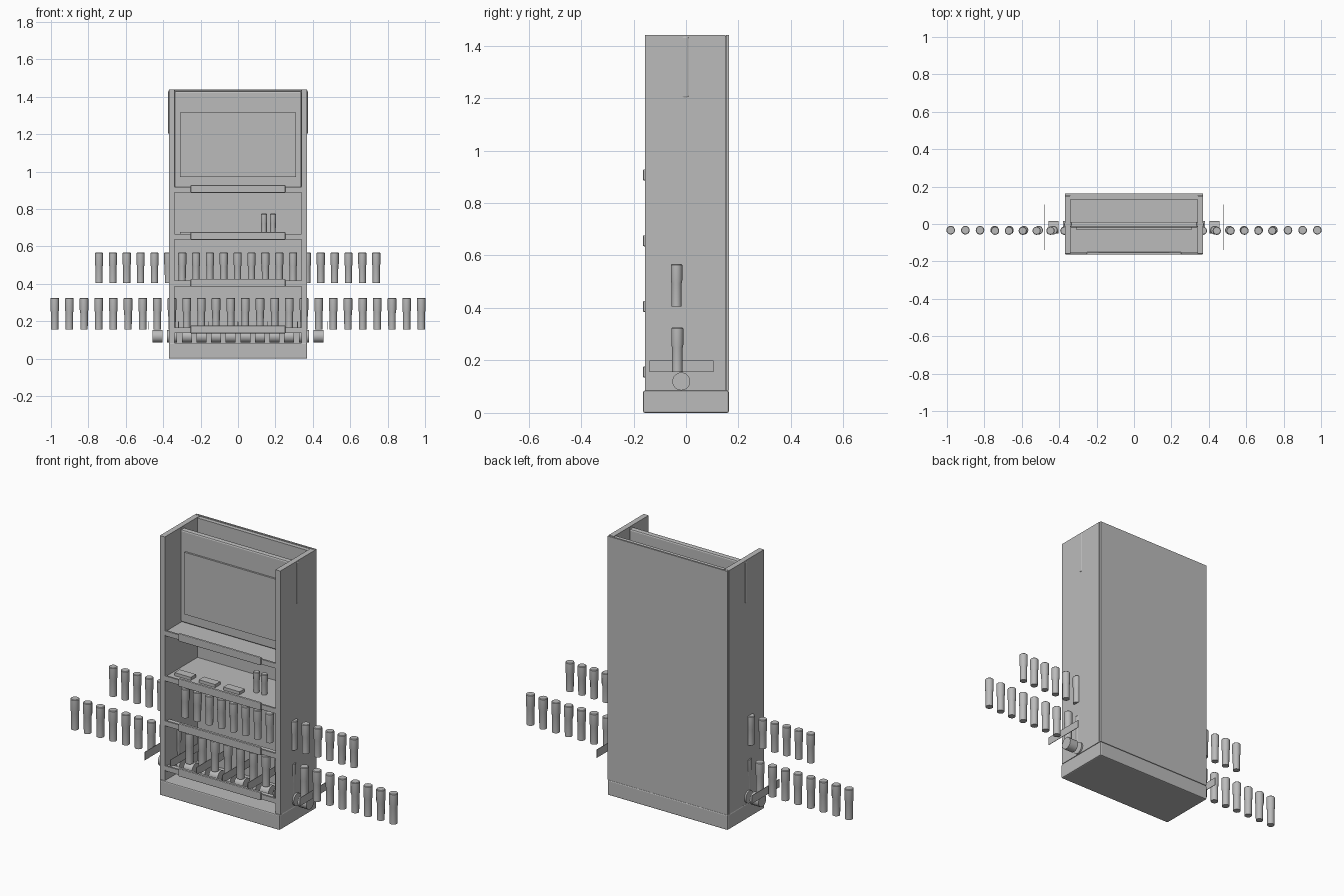
import bpy, bmesh, math
from mathutils import Matrix

if "Cube" in bpy.data.objects:
    bpy.data.objects.remove(bpy.data.objects["Cube"])

grey = bpy.data.materials.new("plain grey")
grey.diffuse_color = (0.5, 0.5, 0.5, 1)
grey.use_nodes = True
grey.node_tree.nodes["Principled BSDF"].inputs["Base Color"].default_value = grey.diffuse_color


def finish(name, bm, bevel=0.0):
    me = bpy.data.meshes.new(name)
    bmesh.ops.recalc_face_normals(bm, faces=bm.faces)
    bm.to_mesh(me)
    bm.free()
    me.materials.append(grey)
    ob = bpy.data.objects.new(name, me)
    bpy.context.collection.objects.link(ob)
    if bevel:
        m = ob.modifiers.new("soft edges", 'BEVEL')
        m.width, m.segments = bevel, 2
    return ob


def box(name, x, y, z, bevel=0.0):
    bm = bmesh.new()
    bmesh.ops.create_cube(bm, size=1)
    for v in bm.verts:
        for i, (lo, hi) in enumerate((x, y, z)):
            v.co[i] = lo if v.co[i] < 0 else hi
    return finish(name, bm, bevel)


def smooth(ob):
    for o in bpy.context.selected_objects:
        o.select_set(False)
    ob.select_set(True)
    bpy.context.view_layer.objects.active = ob
    bpy.ops.object.shade_smooth_by_angle()


def peg_row(name, xs, y, z0, z1, r):
    # each peg is a slim shaft with a slightly wider upper part
    profile = [(0, z0), (r * 0.86, z0), (r * 0.88, z0 + (z1 - z0) * 0.55),
               (r, z0 + (z1 - z0) * 0.62), (r, z1 - 0.003), (r - 0.003, z1), (0, z1)]
    bm = bmesh.new()
    n = 20
    for x in xs:
        rings = []
        for rad, z in profile[1:-1]:
            rings.append([bm.verts.new((x + rad * math.cos(2 * math.pi * k / n),
                                        y + rad * math.sin(2 * math.pi * k / n), z)) for k in range(n)])
        for a, b in zip(rings, rings[1:]):
            for k in range(n):
                bm.faces.new((a[k], a[(k + 1) % n], b[(k + 1) % n], b[k]))
        bm.faces.new(rings[0][::-1])
        bm.faces.new(rings[-1])
    smooth(finish(name, bm))


# Cabinet shell
box("base", (-0.37, 0.37), (-0.163, 0.163), (0, 0.085), 0.006)
for s, side in ((-1, "left"), (1, "right")):
    box(side + "_wall", sorted((s * 0.34, s * 0.37)), (-0.157, 0.15), (0.085, 1.44))
    # rounded tab of the header, let into the wall
    box(side + "_header_tab", sorted((s * 0.335, s * 0.373)), (-0.015, 0.011), (1.2, 1.437), 0.008)
box("back_panel", (-0.368, 0.368), (0.153, 0.163), (0.085, 1.44))
box("inner_back", (-0.342, 0.342), (0.13, 0.154), (0.085, 1.436))

# Upper divider and display panel
box("header_board", (-0.34, 0.34), (-0.02, 0.012), (0.915, 1.43), 0.009)
box("display_panel", (-0.31, 0.31), (-0.03, -0.019), (0.97, 1.315))

# Shelves and front bars, each with a lip and two end clips
for i, z in enumerate((0.137, 0.387, 0.637, 0.888)):
    depth = 0.13 if i > 1 else -0.115
    box("shelf_%d" % (i + 1), (-0.341, 0.341), (-0.152, depth), (z, z + 0.024))
    box("shelf_lip_%d" % (i + 1), (-0.253, 0.253), (-0.164, -0.15), (z - 0.002, z + 0.04), 0.004)
    for s in (-1, 1):
        box("shelf_clip_%d" % (i + 1), sorted((s * 0.19, s * 0.34)), (-0.156, -0.146),
            (z + 0.006, z + 0.03))

# Flat tabs and two short pegs on the third shelf
for k in range(3):
    x = -0.26 + 0.15 * k
    box("flat_tab", (x - 0.05, x + 0.05), (-0.115, -0.07), (0.66, 0.678))
peg_row("short_pegs", (0.139, 0.187), -0.035, 0.66, 0.775, 0.017)

# Long rows of pegs passing through the cabinet
peg_row("lower_pegs", [-0.98 + 1.96 * k / 25 for k in range(26)], -0.033, 0.155, 0.325, 0.023)
peg_row("upper_pegs", [-0.743 + 1.482 * k / 20 for k in range(21)], -0.036, 0.405, 0.567, 0.022)

# Row of rollers lying along the width
bm = bmesh.new()
for k in range(12):
    m = Matrix.Translation((-0.43 + 0.86 * k / 11, -0.018, 0.12)) @ Matrix.Rotation(math.pi / 2, 4, 'Y')
    bmesh.ops.create_cone(bm, cap_ends=True, segments=28, radius1=0.034, radius2=0.034,
                          depth=0.054, matrix=m)
smooth(finish("rollers", bm))

# Thin dividing plates
for k in range(7):
    x = -0.477 + 0.159 * k
    box("divider_plate", (x - 0.0015, x + 0.0015), (-0.14, 0.105), (0.155, 0.2))
